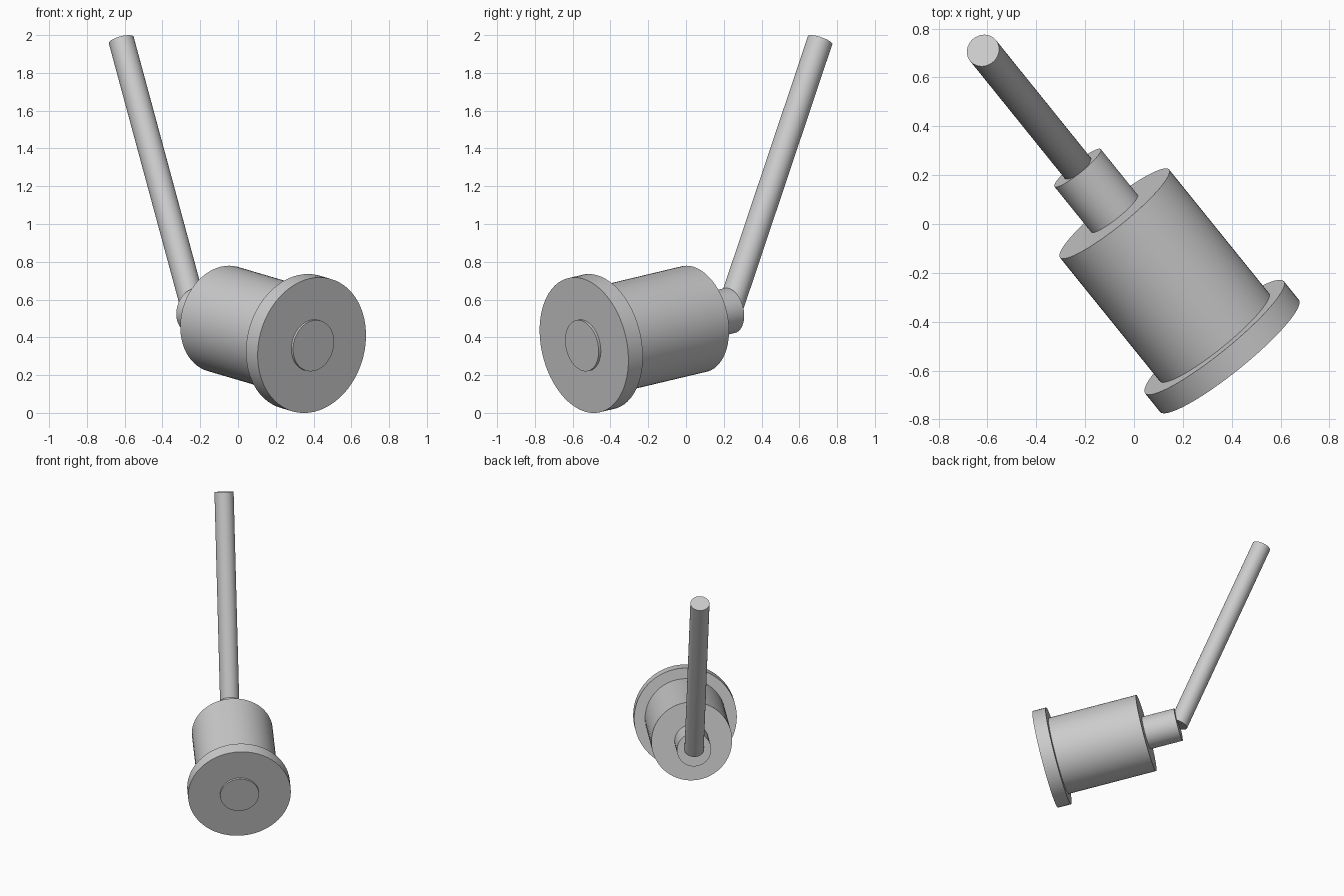
import bpy
import math
from mathutils import Vector

cube = bpy.data.objects.get("Cube")
if cube:
    bpy.data.objects.remove(cube, do_unlink=True)

# Single grey finish
grey = bpy.data.materials.new("light_grey")
grey.use_nodes = True
colour = (0.6, 0.6, 0.6, 1.0)
grey.diffuse_color = colour
grey.node_tree.nodes["Principled BSDF"].inputs["Base Color"].default_value = colour


def rod(name, start, end, radius):
    """Solid cylinder running from start to end."""
    span = end - start
    bpy.ops.mesh.primitive_cylinder_add(
        vertices=64, radius=radius, depth=span.length, location=(start + end) / 2,
        rotation=span.to_track_quat("Z", "Y").to_euler())
    obj = bpy.context.object
    obj.name = obj.data.name = name
    obj.data.materials.append(grey)
    bpy.ops.object.shade_smooth_by_angle(angle=math.radians(30))


# Tilted main axis, measured from the centre of the body's back face
axis = Vector((-0.618, 0.765, 0.182)).normalized()
back = Vector((-0.08, 0.043, 0.497))


def along(t):
    return back + axis * t


# Body stack, front to back
rod("front_button", along(-0.777), along(-0.70), 0.138)
rod("front_flange", along(-0.762), along(-0.662), 0.365)
rod("body_drum", along(-0.68), along(0), 0.287)
rod("rear_stem", along(-0.03), along(0.244), 0.122)

# Long handle rising from the end of the stem
rod("handle", along(0.244), Vector((-0.618, 0.71, 1.973)), 0.068)
